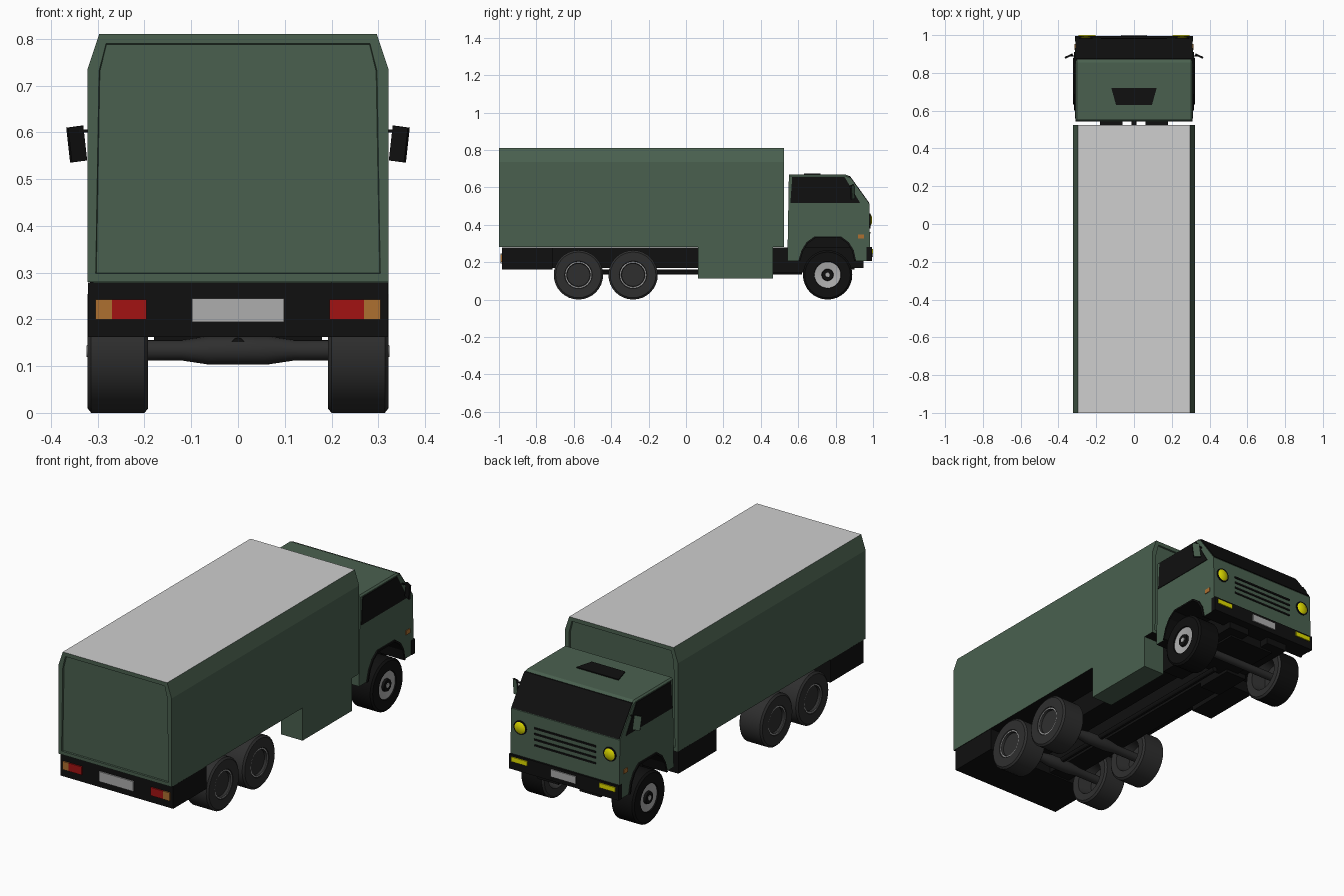
import bpy, bmesh, math
from mathutils import Matrix, Vector

if "Cube" in bpy.data.objects:
    bpy.data.objects.remove(bpy.data.objects["Cube"])


def material(name, r, g, b):
    m = bpy.data.materials.new(name)
    m.diffuse_color = (r, g, b, 1)
    m.use_nodes = True
    m.node_tree.nodes["Principled BSDF"].inputs["Base Color"].default_value = m.diffuse_color
    return m


GREEN = material("dark green", 0.068, 0.118, 0.078)
BLACK = material("black", 0.005, 0.005, 0.005)
RUBBER = material("dark grey", 0.028, 0.028, 0.028)
LIGHT = material("light grey", 0.62, 0.62, 0.62)
PLATE = material("mid grey", 0.42, 0.42, 0.42)
RED = material("red", 0.36, 0.006, 0.006)
ORANGE = material("orange", 0.42, 0.16, 0.03)
YELLOW = material("yellow", 0.75, 0.72, 0.0)


def finish(bm, name, mats, rule=None, mirror=False):
    bmesh.ops.recalc_face_normals(bm, faces=bm.faces)
    bm.normal_update()
    if rule:
        for f in bm.faces:
            f.material_index = rule(f)
    me = bpy.data.meshes.new(name)
    bm.to_mesh(me)
    bm.free()
    for m in mats:
        me.materials.append(m)
    ob = bpy.data.objects.new(name, me)
    bpy.context.collection.objects.link(ob)
    if mirror:
        ob.modifiers.new("mirror", 'MIRROR')
    return ob


def prism_mesh(pts, axis, a, b):
    """Profile (y,z) swept along x, or (x,z) swept along y."""
    bm = bmesh.new()
    put = (lambda p, t: (t, p[0], p[1])) if axis == 'x' else (lambda p, t: (p[0], t, p[1]))
    f = bm.faces.new([bm.verts.new(put(p, a)) for p in pts])
    ext = bmesh.ops.extrude_face_region(bm, geom=[f])
    d = Vector((b - a, 0, 0)) if axis == 'x' else Vector((0, b - a, 0))
    bmesh.ops.translate(bm, vec=d, verts=[v for v in ext['geom'] if isinstance(v, bmesh.types.BMVert)])
    return bm


def prism(name, pts, axis, a, b, mat, mirror=False):
    return finish(prism_mesh(pts, axis, a, b), name, [mat], None, mirror)


def box(name, x, y, z, mat, mirror=False):
    return prism(name, [(y[0], z[0]), (y[1], z[0]), (y[1], z[1]), (y[0], z[1])], 'x', x[0], x[1], mat, mirror)


def lathe(name, prof, y, z, mats, bands=None, mirror=False, axis='x', x=0, seg=32):
    """Spin (offset, radius) points; bands gives a material index per span."""
    bm = bmesh.new()
    rings = []
    for o, r in prof:
        ring = []
        for i in range(seg if r > 0 else 1):
            c, s = math.cos(math.tau * i / seg) * r, math.sin(math.tau * i / seg) * r
            ring.append(bm.verts.new((o, y + c, z + s) if axis == 'x' else (x + c, y + o, z + s)))
        rings.append(ring)
    for k, (p, q) in enumerate(zip(rings, rings[1:])):
        for i in range(seg):
            j = (i + 1) % seg
            vs = [p[i % len(p)], p[j % len(p)], q[j % len(q)], q[i % len(q)]]
            f = bm.faces.new(list(dict.fromkeys(vs)))
            f.material_index = bands[k] if bands else 0
    ob = finish(bm, name, mats, None, mirror)
    bpy.ops.object.select_all(action='DESELECT')
    ob.select_set(True)
    bpy.context.view_layer.objects.active = ob
    bpy.ops.object.shade_smooth_by_angle(angle=math.radians(30))
    return ob


# cargo box with chamfered roof edges and recessed end panels
half = [(0.322, 0.28), (0.322, 0.735), (0.297, 0.81)]
bm = prism_mesh(half + [(-x, z) for x, z in reversed(half)], 'y', -1, 0.525)
bmesh.ops.recalc_face_normals(bm, faces=bm.faces)
ends = [f for f in bm.faces if abs(f.normal.y) > 0.9]
bmesh.ops.inset_individual(bm, faces=ends, thickness=0.025, depth=0)
bmesh.ops.inset_individual(bm, faces=ends, thickness=0.002, depth=-0.008)
finish(bm, "cargo_box", [GREEN, LIGHT, BLACK],
       lambda f: 1 if f.normal.z > 0.9 and f.calc_center_median().z > 0.8
       else 2 if f.normal.z < -0.9 and f.calc_center_median().z < 0.285 else 0)

# chassis and underbody boxes
box("chassis_rail", (0.06, 0.18), (-0.97, 0.95), (0.17, 0.279), BLACK, True)
box("cab_subframe", (0.06, 0.18), (0.44, 0.64), (0.145, 0.2), BLACK, True)
box("engine", (-0.13, 0.13), (0.58, 0.9), (0.16, 0.34), BLACK)
box("rear_skirt", (-0.321, 0.321), (-0.985, -0.715), (0.162, 0.279), BLACK)
box("side_locker", (0.2, 0.322), (0.065, 0.465), (0.112, 0.285), GREEN)
box("battery_box", (-0.321, -0.2), (0.21, 0.52), (0.165, 0.279), BLACK)
lathe("drive_shaft", [(-0.6, 0), (-0.6, 0.014), (0.62, 0.014), (0.62, 0)], 0, 0.147, [BLACK], axis='y', seg=12)

# rear lamps and number plate
box("rear_red_lamp", (0.196, 0.269), (-0.992, -0.984), (0.2, 0.242), RED, True)
box("rear_orange_lamp", (0.269, 0.305), (-0.992, -0.984), (0.2, 0.242), ORANGE, True)
box("rear_number_plate", (-0.098, 0.098), (-0.992, -0.984), (0.194, 0.245), PLATE)

# wheels and axles
tyre = [(0.265, 0), (0.265, 0.07), (0.195, 0.085), (0.192, 0.122), (0.2, 0.132), (0.314, 0.132), (0.322, 0.122)]
rear = tyre + [(0.322, 0.074), (0.319, 0.071), (0.319, 0.064), (0.306, 0.061), (0.306, 0)]
front = tyre + [(0.322, 0.072), (0.316, 0.07), (0.31, 0.032), (0.322, 0.03), (0.322, 0.013), (0.324, 0.012), (0.324, 0)]
axle = [(-0.27, 0.022), (-0.12, 0.022), (-0.06, 0.031), (0.06, 0.031), (0.12, 0.022), (0.27, 0.022)]
for i, y in enumerate((-0.575, -0.283)):
    lathe(f"rear_wheel_{i + 1}", rear, y, 0.132, [RUBBER, PLATE], [0] * 8 + [1] + [0] * 2, True)
    lathe(f"rear_axle_{i + 1}", axle, y, 0.134, [RUBBER], seg=16)
lathe("front_wheel", front, 0.757, 0.132, [RUBBER, PLATE, BLACK],
      [0] * 4 + [2] * 3 + [2, 1, 2, 2, 1, 1], True)
lathe("front_axle", [(-0.27, 0.02), (0.27, 0.02)], 0.757, 0.132, [RUBBER], seg=16)

# cab shell with wheel arches, black underneath
arch = [(0.61, 0.205), (0.627, 0.26), (0.652, 0.3), (0.69, 0.328), (0.825, 0.328),
        (0.863, 0.3), (0.888, 0.26), (0.9, 0.205)]
shell = [(0.542, 0.205)] + arch + [(0.985, 0.205), (0.98, 0.51), (0.87, 0.662), (0.855, 0.668), (0.55, 0.668)]
bm = prism_mesh(shell, 'x', -0.31, 0.31)
roof = [e for e in bm.edges if all(v.co.z > 0.66 for v in e.verts) and abs(e.verts[0].co.x - e.verts[1].co.x) < 0.01]
bmesh.ops.bevel(bm, geom=roof, offset=0.008, segments=1, affect='EDGES')


def under(f):
    c = f.calc_center_median()
    return int(c.z < 0.34 and abs(f.normal.x) < 0.5 and 0.55 < c.y < 0.97)


finish(bm, "cab", [GREEN, BLACK], under)
c = Vector((0.757, 0.205))
outer = [c + (Vector(p) - c) * 1.07 for p in arch]
prism("wheel_arch_trim", arch + [tuple(p) for p in reversed(outer)], 'x', 0.28, 0.317, BLACK, True)

# windows and roof hatch
prism("side_window", [(0.558, 0.515), (0.568, 0.655), (0.848, 0.655), (0.932, 0.515)], 'x', 0.306, 0.313, BLACK, True)
prism("windscreen", [(0.972, 0.514), (0.982, 0.514), (0.877, 0.66), (0.865, 0.66)], 'x', -0.306, 0.306, BLACK)
hatch = [(-0.12, 0.72), (0.12, 0.72), (0.095, 0.63), (-0.095, 0.63)]
bm = bmesh.new()
lo = bm.faces.new([bm.verts.new((x, y, 0.664)) for x, y in hatch])
top = bmesh.ops.extrude_face_region(bm, geom=[lo])['geom']
bmesh.ops.translate(bm, vec=(0, 0, 0.009), verts=[v for v in top if isinstance(v, bmesh.types.BMVert)])
finish(bm, "roof_hatch", [BLACK])

# cab front: bumper, lamps, grille, plate
box("front_bumper", (-0.312, 0.312), (0.965, 0.994), (0.205, 0.28), BLACK)
box("bumper_lamp", (0.205, 0.295), (0.99, 1.0), (0.246, 0.27), YELLOW, True)
box("front_number_plate", (-0.07, 0.07), (0.99, 1.0), (0.228, 0.266), PLATE)
for i in range(4):
    z = 0.352 + i * 0.029
    box(f"grille_slot_{i + 1}", (-0.175, 0.175), (0.975, 0.986), (z, z + 0.009), BLACK)
for x, side in ((-0.255, "left"), (0.255, "right")):
    lathe(f"{side}_headlight", [(0, 0.036), (0.012, 0.036), (0.012, 0.03), (0.018, 0.02), (0.02, 0)], 0.975, 0.425,
          [BLACK, YELLOW], [0, 0, 1, 1], axis='y', x=x, seg=20)
box("side_indicator", (0.306, 0.314), (0.92, 0.952), (0.326, 0.348), ORANGE, True)

# wing mirrors: green shell, black glass facing back
bm = bmesh.new()
bmesh.ops.create_cube(bm, size=1, matrix=Matrix.Translation((0.345, 0.889, 0.575)) @ Matrix.Rotation(math.radians(-25), 4, 'Z')
                      @ Matrix.Rotation(math.radians(7), 4, 'Y') @ Matrix.Diagonal((0.036, 0.01, 0.075, 1)))
finish(bm, "wing_mirror", [GREEN, BLACK], lambda f: 0 if f.normal.y > 0.5 else 1, True)
box("mirror_arm", (0.305, 0.345), (0.886, 0.892), (0.6, 0.606), BLACK, True)
